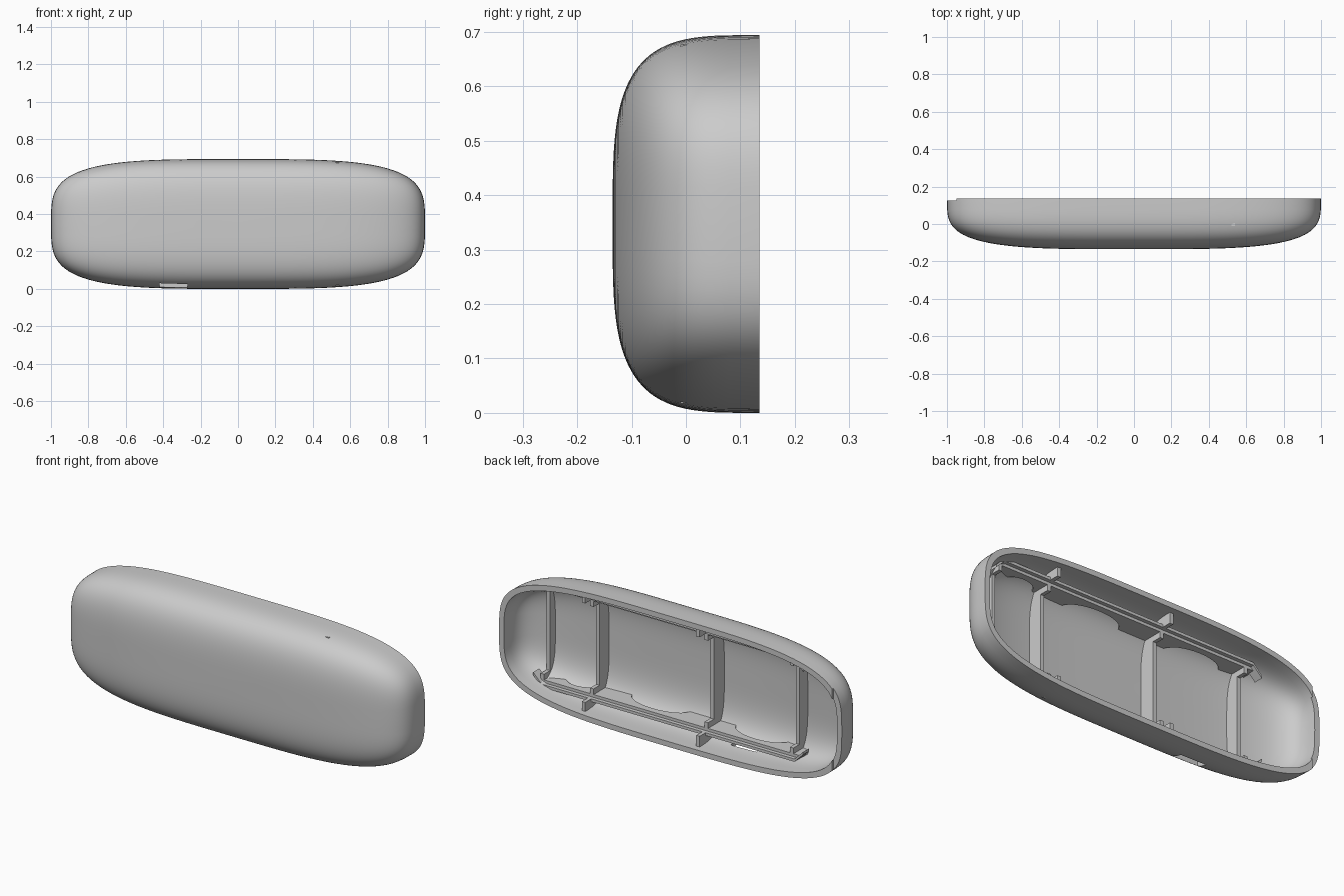
import bpy, bmesh, math
from mathutils import Vector

cube = bpy.data.objects.get("Cube")
if cube:
    bpy.data.objects.remove(cube)

POWER = 3.7          # roundness of the shell
MID_Z = 0.347        # centre height
OPEN_Y = 0.135       # plane of the open back
WALL = 0.028

grey = bpy.data.materials.new("plain grey")
grey.use_nodes = True
grey.diffuse_color = (0.6, 0.6, 0.6, 1)
grey.node_tree.nodes["Principled BSDF"].inputs["Base Color"].default_value = (0.6, 0.6, 0.6, 1)


def add_object(name, bm):
    bmesh.ops.recalc_face_normals(bm, faces=bm.faces)
    mesh = bpy.data.meshes.new(name)
    bm.to_mesh(mesh)
    bm.free()
    mesh.materials.append(grey)
    obj = bpy.data.objects.new(name, mesh)
    bpy.context.collection.objects.link(obj)
    return obj


def prism(name, points, push):
    """Extrude a closed outline of 3D points along a vector."""
    bm = bmesh.new()
    face = bm.faces.new([bm.verts.new(p) for p in points])
    moved = bmesh.ops.extrude_face_region(bm, geom=[face])["geom"]
    bmesh.ops.translate(bm, vec=Vector(push),
                        verts=[v for v in moved if isinstance(v, bmesh.types.BMVert)])
    return add_object(name, bm)


def box(name, x0, x1, y0, y1, z0, z1):
    return prism(name, [(x0, y0, z0), (x1, y0, z0), (x1, y1, z0), (x0, y1, z0)],
                 (0, 0, z1 - z0))


def bend(value):
    return math.copysign(abs(value) ** (2 / POWER), value)


def wall_y(x, z):
    """Depth of the middle of the shell wall."""
    inset = WALL * 0.5
    rest = 1 - abs(x / (1 - inset)) ** POWER - abs((z - MID_Z) / (MID_Z - inset)) ** POWER
    return OPEN_Y - (0.27 - inset) * max(rest, 0) ** (1 / POWER)


# Hollow shell: outer and inner rounded skins joined at the rim
bm = bmesh.new()
around, steps = 128, 28


def skin(inset):
    rings = []
    for i in range(steps):
        phi = math.pi / 2 * i / steps
        s, t = bend(math.cos(phi)), bend(math.sin(phi))
        ring = []
        for k in range(around):
            a = 2 * math.pi * k / around
            ring.append(bm.verts.new((s * (1 - inset) * bend(math.cos(a)),
                                      OPEN_Y - t * (0.27 - inset),
                                      MID_Z + s * (MID_Z - inset) * bend(math.sin(a)))))
        rings.append(ring)
    pole = bm.verts.new((0, OPEN_Y - 0.27 + inset, MID_Z))
    for k in range(around):
        n = (k + 1) % around
        for low, high in zip(rings, rings[1:]):
            bm.faces.new((low[k], low[n], high[n], high[k]))
        bm.faces.new((rings[-1][k], rings[-1][n], pole))
    return rings[0]


outer, inner = skin(0), skin(WALL)
for k in range(around):
    n = (k + 1) % around
    bm.faces.new((outer[k], outer[n], inner[n], inner[k]))
shell = add_object("shell", bm)

# Port slot in the underside and the lowered rim at one end
cutters = [box("slot_cutter", -0.42, -0.27, -0.05, 0.01, -0.1, 0.06),
           box("rim_cutter", -1.1, -0.95, OPEN_Y - 0.01, 0.3, -0.1, 0.8)]
bpy.context.view_layer.objects.active = shell
for cutter in cutters:
    cutter.hide_render = True
    mod = shell.modifiers.new("cut", "BOOLEAN")
    mod.operation = "DIFFERENCE"
    mod.object = cutter
    bpy.ops.object.modifier_apply(modifier=mod.name)
    bpy.data.objects.remove(cutter)
bpy.ops.object.select_all(action="DESELECT")
shell.select_set(True)
bpy.ops.object.shade_smooth_by_angle(angle=math.radians(35))

# Upright ribs, taller where they meet the shelves
LOW, HIGH = 0.1, 2 * MID_Z - 0.1
for number, x in enumerate((0.81, 0.52, -0.15, -0.65), 1):
    crest = [(LOW, 0.03), (LOW + 0.03, 0.03), (LOW + 0.03, -0.02),
             (HIGH - 0.03, -0.02), (HIGH - 0.03, 0.03), (HIGH, 0.03)]
    foot = [LOW + (HIGH - LOW) * i / 24 for i in range(25)]
    outline = [(x, y, z) for z, y in crest] + [(x, wall_y(x, z), z) for z in reversed(foot)]
    prism(f"rib_{number}", outline, (0.02, 0, 0))

# Shelves with scalloped front edges, rails with bent ends, and tabs to the rim
SCALLOPS = ((0.65, 0.1), (0.2, 0.17), (-0.4, 0.16))


def shelf_edge(x, z):
    y = wall_y(x, z)
    for centre, radius in SCALLOPS:
        u = (x - centre) / radius
        if abs(u) < 1:
            y = max(y, -0.085 + 0.08 * math.sqrt(1 - u * u))
    return y


for label, z, side in (("lower", LOW, -1), ("upper", HIGH, 1)):
    xs = [-0.69 + 1.52 * i / 120 for i in range(121)]
    edge = [(x, shelf_edge(x, z), z) for x in xs]
    prism(label + "_shelf", [(-0.69, 0.03, z)] + edge + [(0.83, 0.03, z)], (0, 0, side * 0.015))

    path = [(0.86, -0.05), (0.81, 0), (-0.67, 0), (-0.72, -0.05)]
    rail = [(x, 0, z + side * (h + 0.015)) for x, h in path]
    rail += [(x, 0, z + side * (h + 0.03)) for x, h in reversed(path)]
    prism(label + "_rail", rail, (0, 0.05, 0))

    for number, x in enumerate((0.52, -0.15), 1):
        far = MID_Z + side * (MID_Z - WALL * 0.6)
        ends = sorted((z + side * 0.015, far))
        box(f"{label}_tab_{number}", x, x + 0.02, -0.01, 0.1, *ends)
